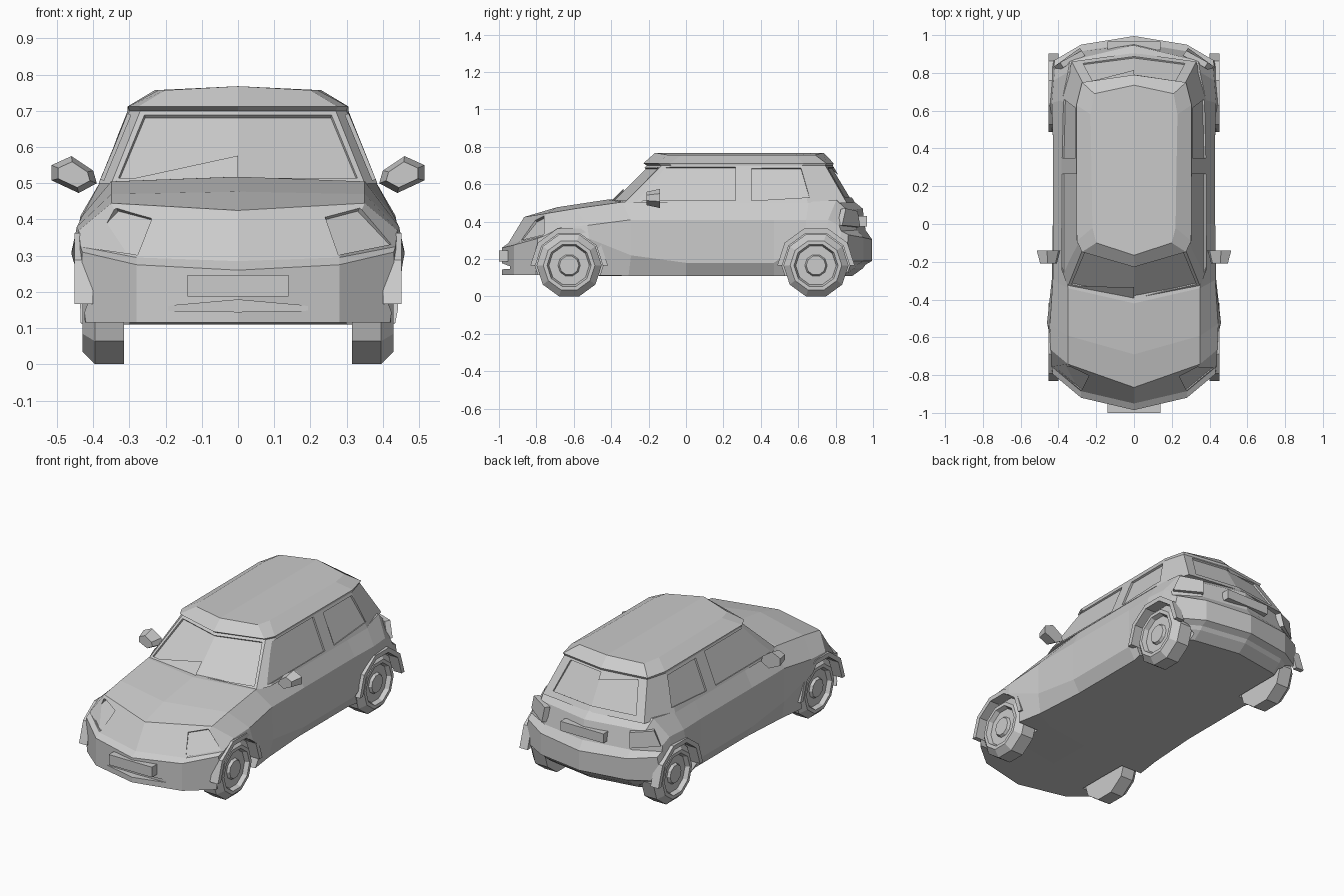
import bpy, bmesh, math
from mathutils import Vector

if "Cube" in bpy.data.objects:
    bpy.data.objects.remove(bpy.data.objects["Cube"])


def finish(name, bm):
    bmesh.ops.recalc_face_normals(bm, faces=bm.faces[:])
    me = bpy.data.meshes.new(name)
    bm.to_mesh(me)
    bm.free()
    ob = bpy.data.objects.new(name, me)
    bpy.context.collection.objects.link(ob)
    return ob


def loft(name, half_rings, caps):
    """Bridge half rings mirrored across x = 0; caps index into the half ring."""
    bm = bmesh.new()
    rings = []
    for h in half_rings:
        full = list(h) + [(-x, y, z) for x, y, z in h[-2:0:-1]]
        rings.append([bm.verts.new(p) for p in full])
    n = len(rings[0])
    for a, b in zip(rings, rings[1:]):
        for k in range(n):
            j = (k + 1) % n
            bm.faces.new((a[k], a[j], b[j], b[k]))
    for r in (rings[0], rings[-1]):
        for c in caps:
            bm.faces.new([r[k] for k in c])
            bm.faces.new([r[-k % n] for k in c])
    return finish(name, bm)


def prism(name, base, offset, scale=1.0):
    """Extrude a polygon by an offset, optionally tapering the far end."""
    bm = bmesh.new()
    base = [Vector(p) for p in base]
    mid = sum(base, Vector()) / len(base)
    a = [bm.verts.new(p) for p in base]
    b = [bm.verts.new(mid + (p - mid) * scale + Vector(offset)) for p in base]
    bm.faces.new(a)
    bm.faces.new(b)
    for k in range(len(a)):
        j = (k + 1) % len(a)
        bm.faces.new((a[k], a[j], b[j], b[k]))
    return finish(name, bm)


def panel(name, pts, side, lo, hi):
    """Slab on a surface patch, from lo to hi along the outward normal."""
    pts = [Vector((x * side, y, z)) for x, y, z in pts]
    nrm = (pts[2] - pts[0]).cross(pts[3] - pts[1]).normalized()
    if nrm.dot(sum(pts, Vector()) / 4 - Vector((0, 0.2, 0.3))) < 0:
        nrm = -nrm
    return prism(name, [p + nrm * lo for p in pts], nrm * (hi - lo))


def box(name, lo, hi):
    base = [(lo[0], lo[1], lo[2]), (hi[0], lo[1], lo[2]),
            (hi[0], lo[1], hi[2]), (lo[0], lo[1], hi[2])]
    return prism(name, base, (0, hi[1] - lo[1], 0))


def cut(target, cutter):
    m = target.modifiers.new("cut", 'BOOLEAN')
    m.operation, m.solver, m.object = 'DIFFERENCE', 'EXACT', cutter
    bpy.context.view_layer.objects.active = target
    bpy.ops.object.modifier_apply(modifier=m.name)
    bpy.data.objects.remove(cutter)


def sweep(x):
    """How far the nose curves back at distance x from the centre line."""
    if x < 0.28:
        return x / 0.28 * 0.065
    return 0.065 + (x - 0.28) / 0.15 * 0.125


# Lower body: y, sweep, bottom x z, mid x z, shoulder x z, top edge x z, centre z
stations = [
    (-.985, 1, .42, .115, .435, .22, .43, .31, .28, .275, .26),
    (-.95, 1, .43, .115, .44, .24, .435, .325, .28, .295, .285),
    (-.865, 1, .44, .115, .455, .29, .44, .37, .35, .445, .425),
    (-.69, .8, .445, .115, .46, .31, .445, .38, .35, .47, .477),
    (-.42, .65, .41, .11, .435, .22, .43, .41, .35, .505, .518),
    (0, 0, .39, .11, .43, .18, .43, .41, .38, .505, .5),
    (.47, 0, .39, .11, .43, .18, .43, .41, .38, .505, .5),
    (.70, -.3, .43, .11, .455, .30, .435, .41, .38, .505, .5),
    (.89, -.7, .42, .11, .445, .29, .425, .41, .35, .515, .515),
    (.945, -.7, .41, .15, .44, .28, .42, .38, .34, .46, .47),
    (.96, -.7, .41, .17, .44, .27, .425, .35, .28, .355, .355),
    (.995, -.7, .40, .19, .43, .26, .42, .33, .28, .315, .305),
]
rings = []
for y, s, bx, bz, mx, mz, sx, sz, tx, tz, cz in stations:
    prof = [(0, bz), (.28, bz), (bx, bz), (mx, mz), (sx, sz), (tx, tz), (0, cz)]
    rings.append([(x, y + s * sweep(x), z) for x, z in prof])
body = loft("lower_body", rings, [(0, 1, 5, 6), (1, 2, 3, 4, 5)])

# Cabin with an overhanging roof edge
plans = [
    (.50, [(0, -.41), (.35, -.33), (.385, -.24), (.385, .65), (.33, .86), (0, .905)]),
    (.70, [(0, -.21), (.27, -.13), (.30, -.08), (.305, .62), (.27, .745), (0, .785)]),
    (.712, [(0, -.228), (.275, -.148), (.303, -.09), (.305, .63), (.275, .75), (0, .79)]),
    (.757, [(0, -.165), (.20, -.10), (.22, -.02), (.23, .58), (.21, .69), (0, .735)]),
]
cabin = loft("cabin", [[(x, y, z + (.011 if x == 0 and z > .75 else 0)) for x, y in p]
                       for z, p in plans], [range(6)])


def side_pane(pts):
    return [(.385 - (z - .5) * .415, y, z) for y, z in pts]


# Recessed glass
panes = [
    side_pane([(-.26, .512), (-.12, .692), (.265, .692), (.265, .512)]),
    side_pane([(.35, .512), (.35, .685), (.615, .685), (.66, .53)]),
    [(0, -.395, .515), (0, -.222, .688), (.258, -.145, .688), (.33, -.32, .515)],
    [(0, .887, .53), (0, .791, .69), (.22, .758, .69), (.27, .852, .53)],
]
headlight = [(.28, -.885, .305), (.425, -.765, .335), (.335, -.755, .43), (.24, -.805, .405)]
taillight = [(.27, .908, .455), (.385, .845, .47), (.415, .825, .38), (.28, .922, .37)]
for side in (-1, 1):
    for p in panes:
        cut(cabin, panel("cutter", p, side, -.01, .06))
    cut(body, panel("cutter", headlight, side, -.012, .08))
    panel("taillight", taillight, side, -.02, .012)

# Lower air intake
cut(body, prism("cutter", [(-.32, -1.1, .15), (0, -1.1, .145), (.32, -1.1, .15),
                           (0, -1.1, .178)], (0, .16, 0)))

# Number plates and rear bumper strip
box("front_plate", (-.14, -1, .187), (.14, -.95, .247))
box("rear_plate", (-.14, .92, .375), (.14, .967, .43))


def wheel(name, y, side):
    prof = [(.174, .315), (.174, .395), (.138, .43), (.118, .43), (.108, .405),
            (.06, .405), (.052, .42)]
    bm = bmesh.new()
    loops = [[bm.verts.new((side * x, y + r * math.cos(math.tau * k / 10),
                            .166 + r * math.sin(math.tau * k / 10)))
              for k in range(10)] for r, x in prof]
    for a, b in zip(loops, loops[1:]):
        for k in range(10):
            j = (k + 1) % 10
            bm.faces.new((a[k], a[j], b[j], b[k]))
    bm.faces.new(loops[0])
    bm.faces.new(loops[-1])
    return finish(name, bm)


def arc(r, y, x, first, last):
    return [(x, y + r * math.cos(math.tau * k / 10), .166 + r * math.sin(math.tau * k / 10))
            for k in range(first, last + 1)]


# Wheels, wheel wells and arch flares
for side in (-1, 1):
    for end, y in (("front", -.625), ("rear", .695)):
        cut(body, prism("cutter", arc(.182, y, side * .30, 0, 9), (side * .3, 0, 0)))
        wheel(end + "_wheel", y, side)
        flare = arc(.207, y, side * .40, 0, 5) + arc(.18, y, side * .40, 0, 5)[::-1]
        prism(end + "_arch", flare, (side * .052, 0, 0))

# Door mirrors
shape = [(.39, .50), (.40, .535), (.46, .575), (.515, .55), (.515, .508), (.44, .473)]
for side in (-1, 1):
    prism("door_mirror", [(side * x, -.14, z) for x, z in shape], (0, -.07, 0), .7)
